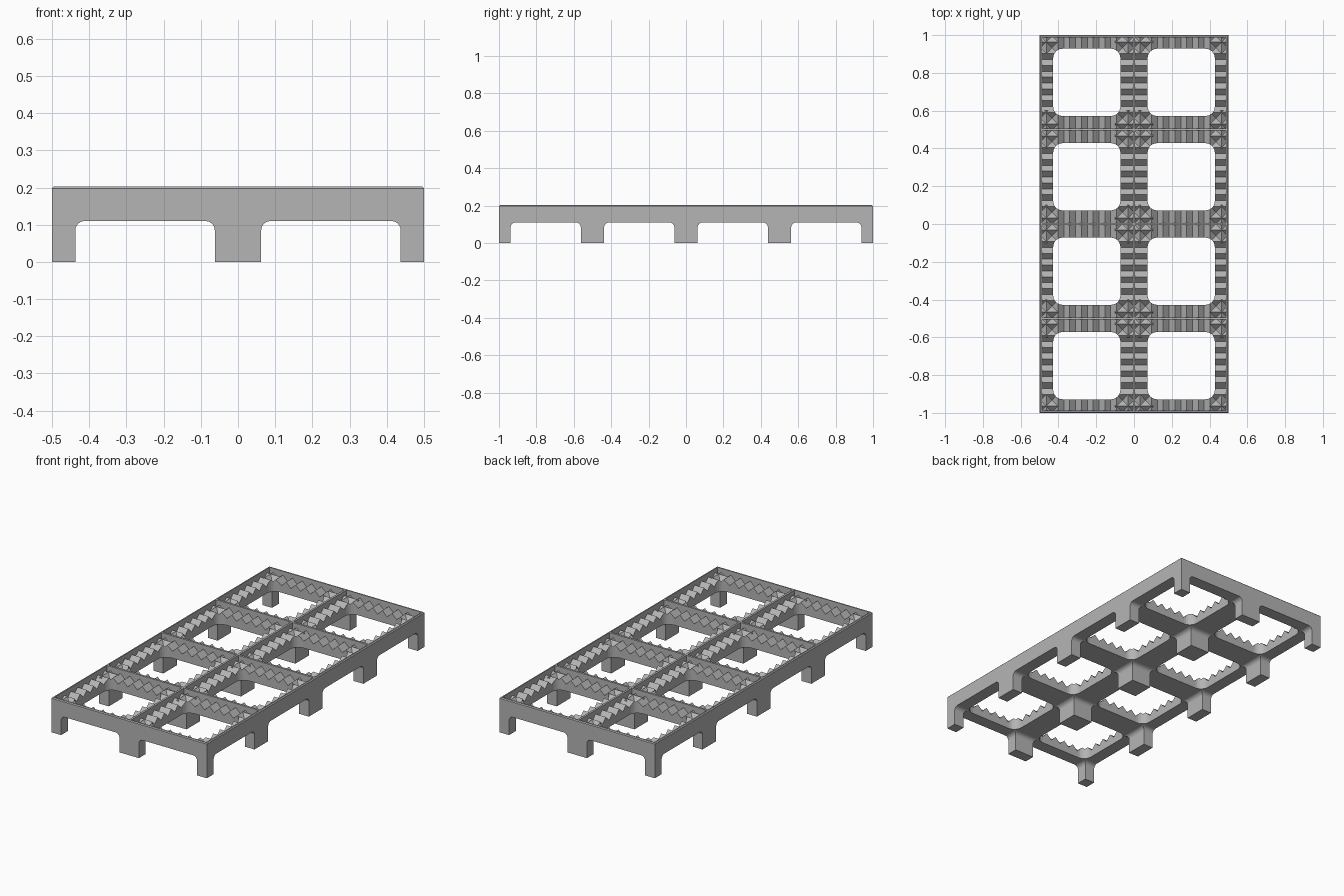
import bpy, bmesh, math
from mathutils import Vector

cube = bpy.data.objects.get("Cube")
if cube:
    bpy.data.objects.remove(cube, do_unlink=True)

grey = bpy.data.materials.new("plain grey")
grey.use_nodes = True
grey.diffuse_color = (0.46, 0.46, 0.46, 1)
grey.node_tree.nodes["Principled BSDF"].inputs["Base Color"].default_value = grey.diffuse_color

CELL, HALF_X, HALF_Y = 0.5, 0.5, 1.0
X_CELLS = [-0.25, 0.25]
Y_CELLS = [-0.75, -0.25, 0.25, 0.75]
TOP, ARCH, FLOOR = 0.203, 0.11, 0.145
VALLEY, PEAK = 0.15, 0.18


def prism(bm, pts, axis, start, end):
    """Extrude a 2D outline along an axis; the outline uses the other two axes."""
    def place(p, d):
        return {"x": (d, p[0], p[1]), "y": (p[0], d, p[1]), "z": (p[0], p[1], d)}[axis]
    a = [bm.verts.new(place(p, start)) for p in pts]
    b = [bm.verts.new(place(p, end)) for p in pts]
    n = len(pts)
    bm.faces.new(a)
    bm.faces.new(b[::-1])
    for i in range(n):
        bm.faces.new((a[i], b[i], b[(i + 1) % n], a[(i + 1) % n]))


def make(name, bm, helper=False):
    bmesh.ops.recalc_face_normals(bm, faces=bm.faces)
    mesh = bpy.data.meshes.new(name)
    bm.to_mesh(mesh)
    bm.free()
    mesh.materials.append(grey)
    ob = bpy.data.objects.new(name, mesh)
    bpy.context.collection.objects.link(ob)
    if helper:
        ob.hide_render = True
        ob.hide_viewport = True
        ob.display_type = "WIRE"
    return ob


def rounded(cx, cy, hw, hh, r, steps=6):
    pts = []
    for q, (sx, sy) in enumerate([(1, 1), (-1, 1), (-1, -1), (1, -1)]):
        for i in range(steps + 1):
            t = (q + i / steps) * math.pi / 2
            pts.append((cx + sx * (hw - r) + r * math.cos(t),
                        cy + sy * (hh - r) + r * math.sin(t)))
    return pts


def cut(ob, cutters):
    for c in cutters:
        mod = ob.modifiers.new("cut", "BOOLEAN")
        mod.operation = "DIFFERENCE"
        mod.solver = "EXACT"
        mod.object = c


# Cutters: arches between the legs in both directions
def arches(name, centres, axis, reach):
    bm = bmesh.new()
    for c in centres:
        prism(bm, rounded(c, 0, 0.1875, ARCH, 0.025), axis, -reach, reach)
    return make(name, bm, True)


arch_y = arches("arch_cutter_lengthways", X_CELLS, "y", 1.2)
arch_x = arches("arch_cutter_crossways", Y_CELLS, "x", 0.7)

# Cutters: rounded openings and shallow pockets, one per cell
bm = bmesh.new()
for x in X_CELLS:
    for y in Y_CELLS:
        prism(bm, rounded(x, y, 0.178, 0.178, 0.05), "z", -0.1, 0.4)
openings = make("opening_cutter", bm, True)

bm = bmesh.new()
for x in X_CELLS:
    for y in Y_CELLS:
        # outer walls are a little thicker than the dividers
        x0, x1 = [max(-HALF_X + 0.012, x - 0.244), min(HALF_X - 0.012, x + 0.244)]
        y0, y1 = [max(-HALF_Y + 0.012, y - 0.244), min(HALF_Y - 0.012, y + 0.244)]
        prism(bm, [(x0, y0), (x1, y0), (x1, y1), (x0, y1)], "z", FLOOR, 0.3)
pockets = make("pocket_cutter", bm, True)

# Frame: block with a chamfered top edge, hollowed into legs, beams and rims
bm = bmesh.new()
bmesh.ops.create_cube(bm, size=1)
for v in bm.verts:
    v.co = Vector((v.co.x * 2 * HALF_X, v.co.y * 2 * HALF_Y, (v.co.z + 0.5) * TOP))
top_edges = [e for e in bm.edges if all(v.co.z > 0.1 for v in e.verts)]
bmesh.ops.bevel(bm, geom=top_edges, offset=0.005, segments=1, affect="EDGES")
frame = make("grid_frame", bm)
cut(frame, [arch_y, arch_x, pockets, openings])


# Serrated ledges: zigzag strips along every grid line
def zigzag(half, count):
    half -= 0.005
    step = half / count
    pts = [(-half + i * step, PEAK if i % 2 else VALLEY) for i in range(2 * count + 1)]
    return pts + [(half, FLOOR - 0.005), (-half, FLOOR - 0.005)]


def ledges(name, axis, lines, limit, profile):
    bm = bmesh.new()
    for c in lines:
        prism(bm, profile, axis, max(c - 0.1, -limit), min(c + 0.1, limit))
    ob = make(name, bm)
    cut(ob, [openings])
    return ob


cross = ledges("serrated_ledges_crossways", "y", [i * CELL for i in range(-2, 3)],
               HALF_Y - 0.006, zigzag(HALF_X, 16))
long = ledges("serrated_ledges_lengthways", "x", [i * CELL for i in range(-1, 2)],
              HALF_X - 0.006, zigzag(HALF_Y, 32))
